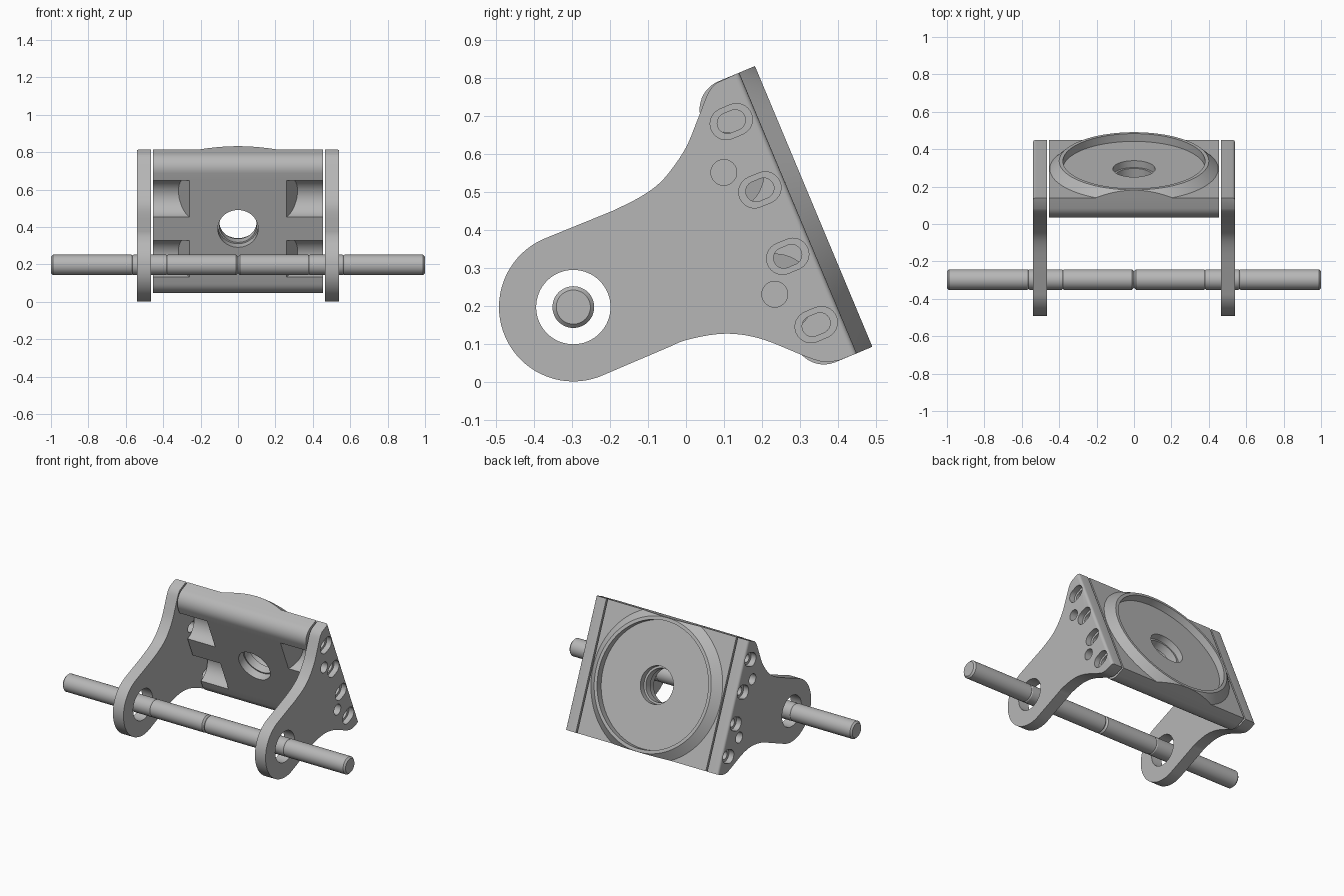
import bpy, bmesh
from math import pi, cos, sin, radians
from mathutils import Matrix, Vector

if "Cube" in bpy.data.objects:
    bpy.data.objects.remove(bpy.data.objects["Cube"])

steel = bpy.data.materials.new("steel_grey")
steel.use_nodes = True
GREY = (0.47, 0.47, 0.47, 1)
steel.diffuse_color = GREY
steel.node_tree.nodes["Principled BSDF"].inputs["Base Color"].default_value = GREY

# Tilted frame of the mounting block: y runs down the slope, z points out of it
TILT = Matrix.Translation((0, 0.295, 0.445)) @ Matrix.Rotation(radians(-67.3), 4, 'X')
WORLD = Matrix.Identity(4)


def finish(name, bm, matrix=WORLD):
    bmesh.ops.recalc_face_normals(bm, faces=bm.faces)
    mesh = bpy.data.meshes.new(name)
    bm.to_mesh(mesh)
    bm.free()
    mesh.materials.append(steel)
    obj = bpy.data.objects.new(name, mesh)
    bpy.context.collection.objects.link(obj)
    obj.matrix_world = matrix
    return obj


def prism_mesh(points, x0, x1):
    """Extrude a (y, z) outline along x."""
    bm = bmesh.new()
    face = bm.faces.new([bm.verts.new((x0, y, z)) for y, z in points])
    ext = bmesh.ops.extrude_face_region(bm, geom=[face])["geom"]
    for v in ext:
        if isinstance(v, bmesh.types.BMVert):
            v.co.x = x1
    return bm


def lathe_mesh(profile, steps=96):
    """Spin a closed (radius, z) outline about z."""
    bm = bmesh.new()
    verts = [bm.verts.new((r, 0, z)) for r, z in profile]
    edges = [bm.edges.new((a, b)) for a, b in zip(verts, verts[1:] + verts[:1])
             if a.co.x > 0 or b.co.x > 0]
    bmesh.ops.spin(bm, geom=verts + edges, cent=(0, 0, 0), axis=(0, 0, 1),
                   angle=2 * pi, steps=steps)
    bmesh.ops.remove_doubles(bm, verts=bm.verts, dist=1e-5)
    return bm


def arc(cy, cz, r, a0, a1, n):
    return [(cy + r * cos(radians(a0 + (a1 - a0) * i / n)),
             cz + r * sin(radians(a0 + (a1 - a0) * i / n))) for i in range(n + 1)]


def circle(cy, cz, r, n=48):
    return arc(cy, cz, r, 0, 360, n)[:-1]


def slot(cy, cz, r, half):
    return arc(cy, cz + half, r, 0, 180, 16) + arc(cy, cz - half, r, 180, 360, 16)


def smooth_path(pts, n=5):
    """Catmull-Rom curve through the points."""
    p = [Vector(q) for q in [pts[0]] + pts + [pts[-1]]]
    out = []
    for a, b, c, d in zip(p, p[1:], p[2:], p[3:]):
        for i in range(n):
            t = i / n
            out.append(0.5 * (2 * b + (c - a) * t + (2 * a - 5 * b + 4 * c - d) * t ** 2
                              + (3 * b - a - 3 * c + d) * t ** 3))
    return [tuple(q) for q in out] + [pts[-1]]


def cut(obj, bm, matrix=WORLD):
    tool = finish("cutter", bm, matrix)
    tool.hide_render = True
    mod = obj.modifiers.new("cut", 'BOOLEAN')
    mod.operation, mod.solver, mod.object = 'DIFFERENCE', 'EXACT', tool
    bpy.context.view_layer.update()
    done = bpy.data.meshes.new_from_object(
        obj.evaluated_get(bpy.context.evaluated_depsgraph_get()))
    obj.modifiers.clear()
    obj.data = done
    bpy.data.objects.remove(tool)


parts = []

# Mounting block with rounded front corners
half = 0.401
outline = ([(half, 0), (-half, 0)] + arc(-half + 0.08, -0.06, 0.08, 180, 270, 10)
           + arc(half - 0.08, -0.06, 0.08, 270, 360, 10))
block = finish("mounting_block", prism_mesh(outline, -0.455, 0.455), TILT)
cut(block, lathe_mesh([(0, -0.3), (0.108, -0.3), (0.108, -0.09), (0.1, -0.09),
                       (0.1, -0.04), (0.113, -0.04), (0.113, 0.1), (0, 0.1)]), TILT)

# Four scooped pockets with sloping inner ends
for s in (1, -1):
    for y in (-0.174, 0.174):
        bm = prism_mesh(circle(y, -0.139, 0.106), 0.26 * s, 0.6 * s)
        for v in bm.verts:
            if abs(v.co.x) < 0.3:
                v.co.x += s * 0.55 * (v.co.z + 0.139)
        cut(block, bm, TILT)
parts.append(block)

# Raised conical ring on the back, trimmed flush with the block ends
bm = lathe_mesh([(0.45, 0), (0.40, 0.045), (0.38, 0.045), (0.38, 0)], 128)
for s in (1, -1):
    bmesh.ops.bisect_plane(bm, geom=bm.verts[:] + bm.edges[:] + bm.faces[:],
                           plane_co=(0, s * half, 0), plane_no=(0, s, 0), clear_outer=True)
    bmesh.ops.holes_fill(bm, edges=[e for e in bm.edges if e.is_boundary])
parts.append(finish("seat_ring", bm, TILT))

# Side plates
PIN_Y, PIN_Z = -0.297, 0.197
upper = smooth_path([(0.079, 0.787), (0.058, 0.76), (0.03, 0.69), (0, 0.618),
                     (-0.042, 0.555), (-0.08, 0.515), (-0.13, 0.482), (-0.195, 0.45)])
lower = smooth_path([(-0.037, 0.095), (0, 0.11), (0.076, 0.125), (0.14, 0.125),
                     (0.208, 0.11), (0.3, 0.073), (0.34, 0.058), (0.371, 0.052),
                     (0.405, 0.057)])
top, bottom = (0.14, 0.815), (0.45, 0.075)
plate_outline = ([top] + upper + arc(PIN_Y, PIN_Z, 0.196, 114, 295, 36)
                 + lower + [bottom])
for s, side in ((1, "left"), (-1, "right")):
    bm = prism_mesh(plate_outline, 0.465 * s, 0.54 * s)
    # Softened outer back edge
    ends = [v for v in bm.verts if abs(v.co.x) > 0.5 and
            any((Vector(p) - v.co.yz).length < 1e-4 for p in (top, bottom))]
    bmesh.ops.bevel(bm, geom=[e for e in bm.edges if all(v in ends for v in e.verts)],
                    offset=0.015, segments=4, profile=0.5, affect='EDGES')
    plate = finish(side + "_side_plate", bm)
    cut(plate, prism_mesh(circle(PIN_Y, PIN_Z, 0.098, 64), 0.4 * s, 0.6 * s))
    # Counterbored slots and blind locating holes
    for y in (-0.29, -0.095, 0.095, 0.29):
        cut(plate, prism_mesh(slot(y, -0.069, 0.027, 0.011), 0.4 * s, 0.6 * s), TILT)
        cut(plate, prism_mesh(slot(y, -0.069, 0.042, 0.015), 0.505 * s, 0.6 * s), TILT)
    for y in (-0.174, 0.174):
        cut(plate, prism_mesh(circle(y, -0.139, 0.034, 32), 0.485 * s, 0.6 * s), TILT)
    parts.append(plate)

    # Half of the cross pin, with chamfered ends and fine grooves
    R, c = 0.055, 0.01
    profile = [(0, 0), (R - c, 0), (R, c)]
    for x in (0.38, 0.565):
        profile += [(R, x - 0.006), (R - 0.004, x), (R, x + 0.006)]
    profile += [(R, 1 - c), (R - c, 1), (0, 1)]
    place = Matrix.Translation((0, PIN_Y, PIN_Z)) @ Matrix.Rotation(s * pi / 2, 4, 'Y')
    parts.append(finish(side + "_pin", lathe_mesh(profile, 48), place))

# Smooth curves, crisp edges
bpy.ops.object.select_all(action='DESELECT')
for obj in parts:
    obj.select_set(True)
bpy.context.view_layer.objects.active = parts[0]
bpy.ops.object.shade_smooth_by_angle(angle=radians(25))
